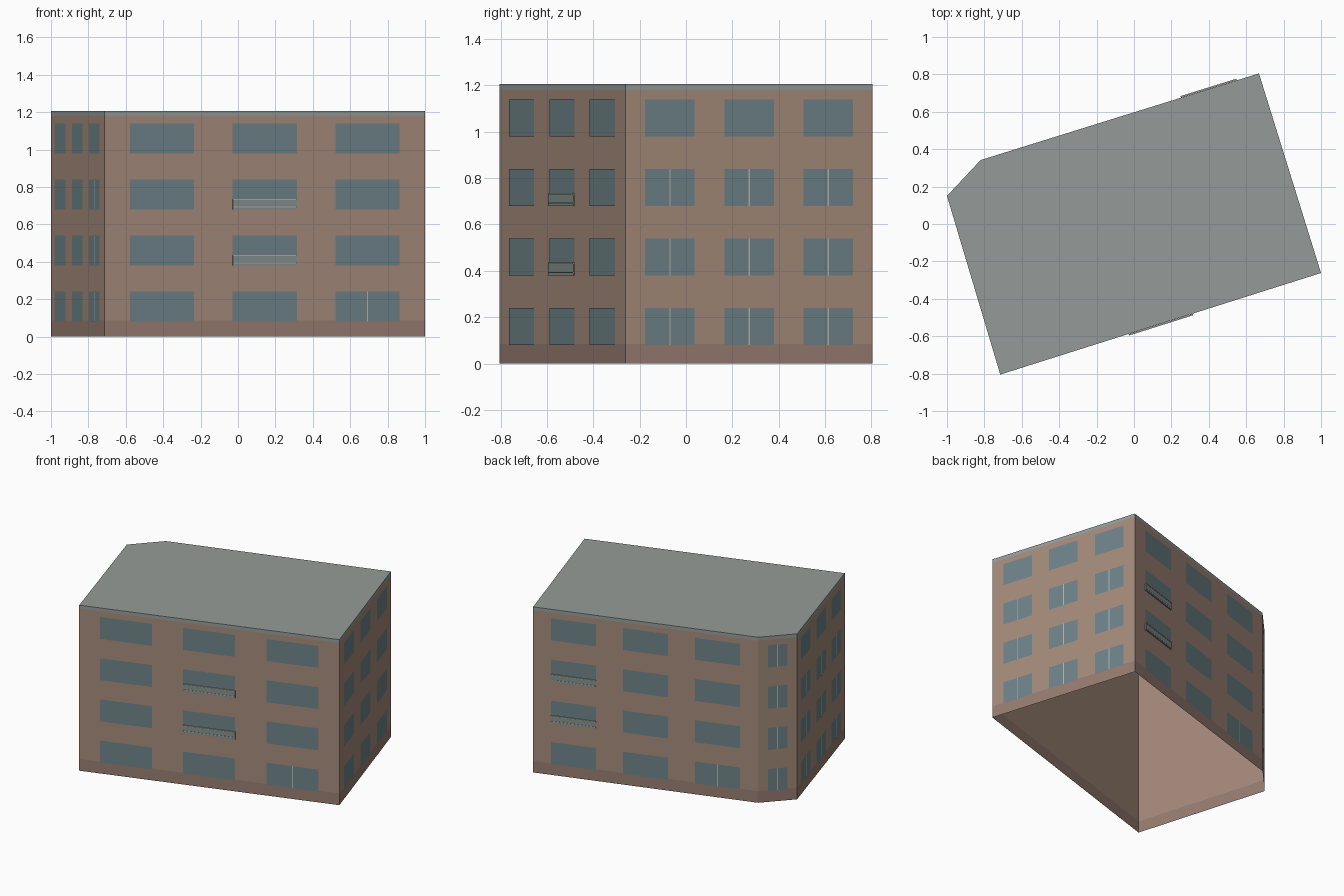
import bpy, bmesh
from mathutils import Vector

if "Cube" in bpy.data.objects:
    bpy.data.objects.remove(bpy.data.objects["Cube"])

# Footprint, counter-clockwise: front, right, back, chamfer, left walls
PTS = [Vector(p) for p in [(-0.715, -0.805), (1.0, -0.262), (0.668, 0.805),
                           (-0.82, 0.342), (-1.0, 0.15)]]
FRONT, RIGHT, BACK, CHAMFER, LEFT = range(5)
TOP, EAVE, PLINTH = 1.205, 1.18, 0.085
THREE = [(0.08, 0.28), (0.40, 0.60), (0.72, 0.92)]
ROWS = [0.08 + 0.3 * i for i in range(4)]
WIN_H = 0.16


def finish(name, bm, color):
    me = bpy.data.meshes.new(name)
    bm.to_mesh(me)
    bm.free()
    ob = bpy.data.objects.new(name, me)
    bpy.context.collection.objects.link(ob)
    mat = bpy.data.materials.new(name)
    mat.diffuse_color = (*color, 1)
    mat.use_nodes = True
    mat.node_tree.nodes["Principled BSDF"].inputs["Base Color"].default_value = mat.diffuse_color
    me.materials.append(mat)


def point(side, u, z, off):
    a, b = PTS[side], PTS[(side + 1) % 5]
    d = (b - a).normalized()
    p = a.lerp(b, u) + Vector((d.y, -d.x)) * off
    return (p.x, p.y, z)


def quad(bm, side, u0, u1, z0, z1, off):
    bm.faces.new([bm.verts.new(point(side, u, z, off))
                  for u, z in [(u0, z0), (u1, z0), (u1, z1), (u0, z1)]])


def box(bm, side, u0, u1, z0, z1, o0, o1):
    v = [bm.verts.new(point(side, u, z, o)) for o in (o0, o1)
         for u, z in [(u0, z0), (u1, z0), (u1, z1), (u0, z1)]]
    for f in [(4, 5, 6, 7), (3, 2, 1, 0), (0, 1, 5, 4),
              (1, 2, 6, 5), (2, 3, 7, 6), (3, 0, 4, 7)]:
        bm.faces.new([v[i] for i in f])


def ring(name, z0, z1, color, cap=False):
    bm = bmesh.new()
    lo = [bm.verts.new((p.x, p.y, z0)) for p in PTS]
    hi = [bm.verts.new((p.x, p.y, z1)) for p in PTS]
    for i in range(5):
        j = (i + 1) % 5
        bm.faces.new([lo[i], lo[j], hi[j], hi[i]])
    if cap:
        bm.faces.new(hi)
    finish(name, bm, color)


# Shell, open underneath
ring("walls", PLINTH, EAVE, (0.376, 0.258, 0.198))
ring("plinth", 0, PLINTH, (0.31, 0.205, 0.165))
ring("roof", EAVE, TOP, (0.30, 0.33, 0.315), cap=True)

# Windows and their centre mullions
glass, bars = bmesh.new(), bmesh.new()
for side in range(5):
    for col, (u0, u1) in enumerate([(0.25, 0.75)] if side == CHAMFER else THREE):
        for row, z in enumerate(ROWS):
            quad(glass, side, u0, u1, z, z + WIN_H, 0.002)
            if (side == CHAMFER or (side in (RIGHT, LEFT) and row < 3)
                    or (side in (FRONT, BACK) and row == 0 and col == 2)):
                m = (u0 + u1) / 2
                w = 0.003 / (PTS[(side + 1) % 5] - PTS[side]).length
                quad(bars, side, m - w, m + w, z, z + WIN_H, 0.003)
finish("windows", glass, (0.155, 0.225, 0.25))
finish("mullions", bars, (0.45, 0.47, 0.45))

# Balcony panels with thin rails on the two middle floors
panels, rails = bmesh.new(), bmesh.new()
for side, col in [(FRONT, 1), (BACK, 0)]:
    u0, u1 = THREE[col]
    for z in ROWS[1:3]:
        box(panels, side, u0, u1, z, z + 0.05, 0.001, 0.007)
        for h in (0.01, 0.05):
            box(rails, side, u0, u1, z + h, z + h + 0.005, 0.001, 0.009)
finish("balcony_panels", panels, (0.23, 0.28, 0.27))
finish("balcony_rails", rails, (0.42, 0.43, 0.41))
